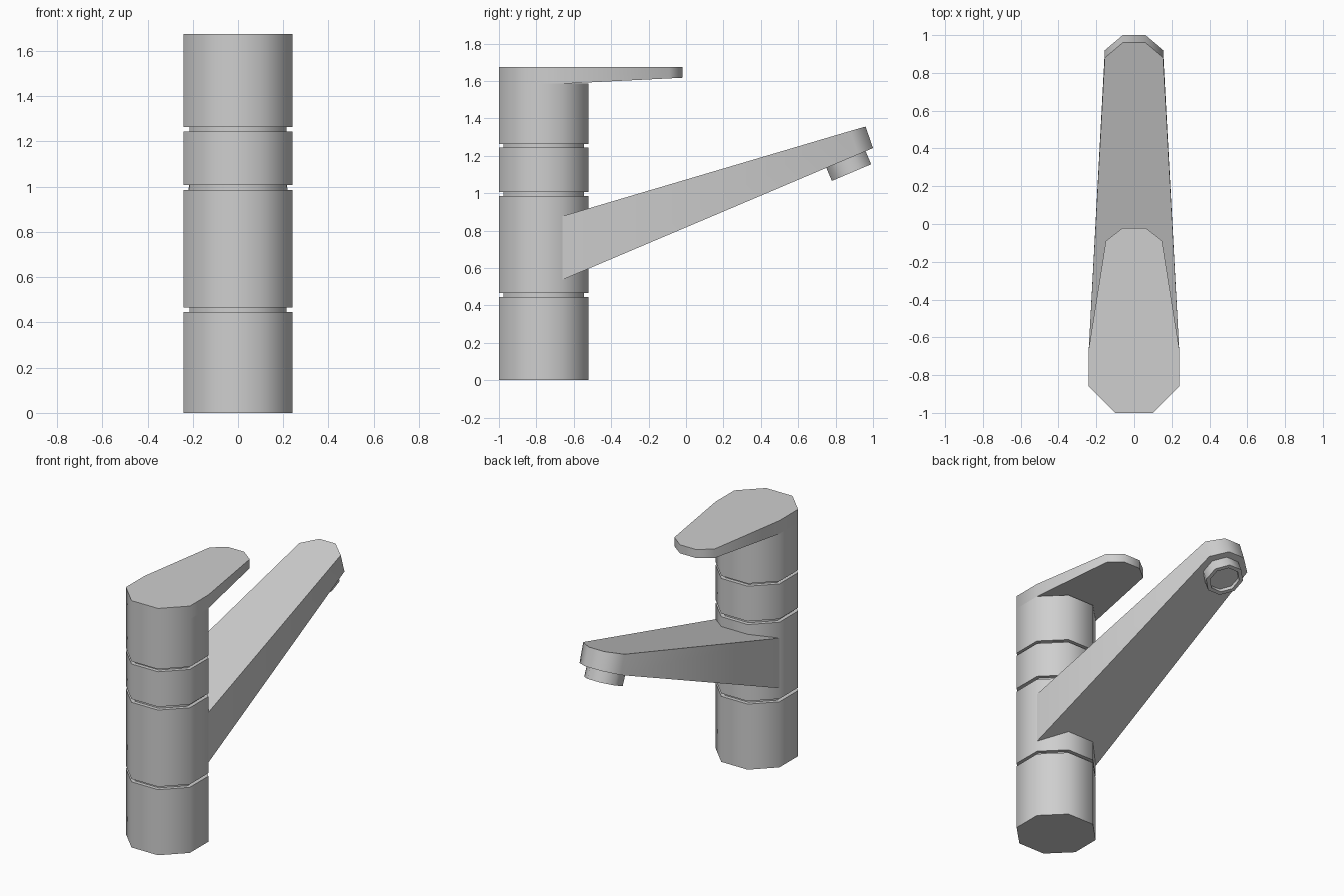
import bpy, bmesh, math
from mathutils import Matrix, Vector

if "Cube" in bpy.data.objects:
    bpy.data.objects.remove(bpy.data.objects["Cube"], do_unlink=True)

metal = bpy.data.materials.new("brushed grey metal")
metal.use_nodes = True
grey = (0.62, 0.62, 0.62, 1)
metal.diffuse_color = grey
metal.node_tree.nodes["Principled BSDF"].inputs["Base Color"].default_value = grey

RADIUS = 0.24      # flat-to-centre radius of the eight-sided body
AXIS_Y = -0.76
HALF = RADIUS * math.tan(math.pi / 8)


def loft(name, rings, matrix=Matrix()):
    """Skin matching point loops and close both ends."""
    bm = bmesh.new()
    loops = [[bm.verts.new(p) for p in ring] for ring in rings]
    n = len(loops[0])
    for low, high in zip(loops, loops[1:]):
        for i in range(n):
            j = (i + 1) % n
            bm.faces.new((low[i], low[j], high[j], high[i]))
    bm.faces.new(loops[0][::-1])
    bm.faces.new(loops[-1])
    bmesh.ops.recalc_face_normals(bm, faces=bm.faces)
    mesh = bpy.data.meshes.new(name)
    bm.to_mesh(mesh)
    bm.free()
    mesh.materials.append(metal)
    obj = bpy.data.objects.new(name, mesh)
    obj.matrix_world = matrix
    bpy.context.collection.objects.link(obj)
    bpy.ops.object.select_all(action='DESELECT')
    obj.select_set(True)
    bpy.context.view_layer.objects.active = obj
    bpy.ops.object.shade_smooth_by_angle(angle=math.radians(55))
    return obj


def octagon(apothem, z):
    r = apothem / math.cos(math.pi / 8)
    return [(r * math.cos((i + 0.5) * math.pi / 4),
             r * math.sin((i + 0.5) * math.pi / 4), z) for i in range(8)]


def mirrored(half):
    """Complete a right-hand chain of points with its mirror image."""
    return half + [(-x, y, z) for x, y, z in reversed(half)]


# Column with three recessed grooves
LEVER_BASE = 1.585
profile = [(RADIUS, 0)]
for low, high in ((0.445, 0.465), (0.985, 1.007), (1.245, 1.263)):
    profile += [(RADIUS, low), (0.215, low), (0.215, high), (RADIUS, high)]
profile.append((RADIUS, LEVER_BASE))
loft("column", [octagon(r, z) for r, z in profile], Matrix.Translation((0, AXIS_Y, 0)))

# Lever cap: body outline drawn out into a thin tapered handle
outline = [(HALF, AXIS_Y - RADIUS), (RADIUS, AXIS_Y - HALF), (RADIUS, AXIS_Y + HALF),
           (0.15, -0.09), (0.06, -0.02)]
under = [(x, y, LEVER_BASE + max(0, y - AXIS_Y - HALF) * 0.05) for x, y in outline]
top = [(x, y, 1.675) for x, y in outline]
loft("lever_handle", [mirrored(under), mirrored(top)])

# Spout: tapered arm rising to a chamfered tip
start = AXIS_Y + HALF
spout_under = [(RADIUS, start, 0.537), (0.155, 0.92, 1.207), (0.06, 1.0, 1.241)]
spout_top = [(RADIUS, start, 0.877), (0.155, 0.88, 1.333), (0.06, 0.96, 1.356)]
loft("spout", [mirrored(spout_under), mirrored(spout_top)])

# Outlet nozzle with a shallow recess, square to the spout's underside
tilt = Matrix.Rotation(math.atan(0.424), 4, 'X')
place = Matrix.Translation(Vector((0, 0.885, 1.11))) @ tilt
loft("outlet_nozzle",
     [octagon(0.114, 0.09), octagon(0.114, 0), octagon(0.09, 0), octagon(0.09, 0.025)],
     place)
